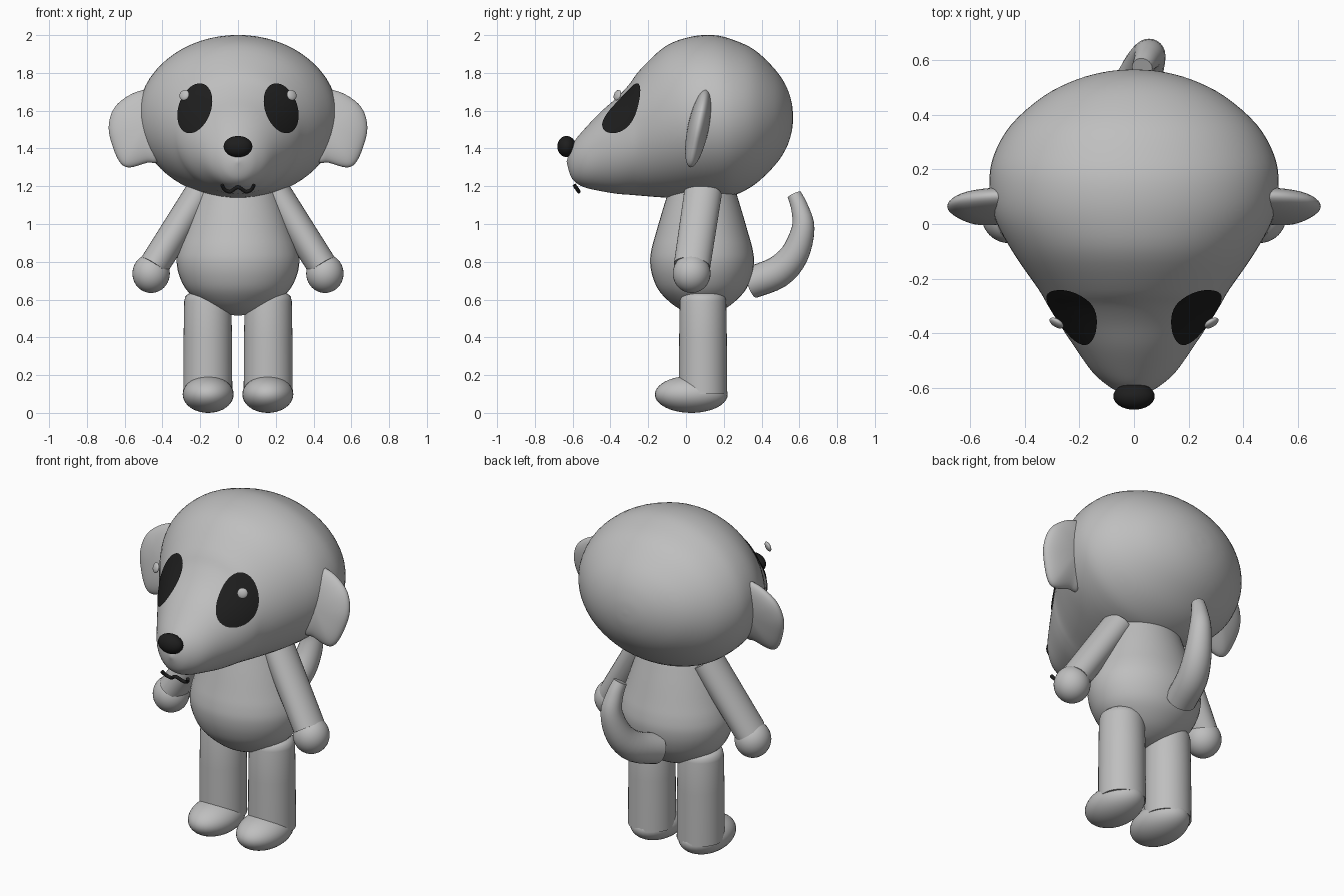
import bpy, bmesh
from math import sin, cos, pi, radians, sqrt
from mathutils import Vector
from mathutils.bvhtree import BVHTree

cube = bpy.data.objects.get("Cube")
if cube:
    bpy.data.objects.remove(cube, do_unlink=True)


def material(name, value):
    m = bpy.data.materials.new(name)
    m.use_nodes = True
    colour = (value, value, value, 1)
    m.diffuse_color = colour
    bsdf = m.node_tree.nodes["Principled BSDF"]
    bsdf.inputs["Base Color"].default_value = colour
    bsdf.inputs["Roughness"].default_value = 0.7
    return m


GREY = material("soft grey", 0.52)
BLACK = material("black", 0.013)


def smooth(rows, steps=4):
    """Catmull-Rom interpolation through rows of any length."""
    out = []
    for i in range(len(rows) - 1):
        a, b, c, d = (rows[max(0, min(len(rows) - 1, i + k))] for k in (-1, 0, 1, 2))
        for s in range(steps):
            t = s / steps
            out.append([q + t / 2 * (r - p + t * (2*p - 5*q + 4*r - w + t * (3*(q - r) + w - p)))
                        for p, q, r, w in zip(a, b, c, d)])
    return out + [list(rows[-1])]


def loft(name, rings, mat, caps=True):
    """Skin a stack of closed rings into a smooth-shaded object."""
    bm = bmesh.new()
    loops = [[bm.verts.new(p) for p in ring] for ring in rings]
    n = len(loops[0])
    for lo, hi in zip(loops, loops[1:]):
        for i in range(n):
            j = (i + 1) % n
            bm.faces.new((lo[i], lo[j], hi[j], hi[i]))
    if caps:
        bm.faces.new(loops[0])
        bm.faces.new(loops[-1])
    bmesh.ops.remove_doubles(bm, verts=bm.verts, dist=1e-5)
    bmesh.ops.recalc_face_normals(bm, faces=bm.faces)
    me = bpy.data.meshes.new(name)
    bm.to_mesh(me)
    bm.free()
    me.shade_smooth()
    me.set_sharp_from_angle(angle=radians(50))
    me.materials.append(mat)
    ob = bpy.data.objects.new(name, me)
    bpy.context.collection.objects.link(ob)
    return ob


def circle(n):
    return [(cos(2 * pi * i / n), sin(2 * pi * i / n)) for i in range(n)]


def lathe(name, centre, rx, ry, profile, mat=GREY):
    """Upright oval solid from (height, relative radius) rows."""
    x, y = centre
    loft(name, [[(x + rx*r*c, y + ry*r*s, z) for c, s in circle(40)] for z, r in profile], mat)


def tube(name, rows, mat, ref, ratio=1, n=24):
    """Tube along (x, y, z, radius) rows; ratio flattens it across ref."""
    rings = []
    for i, row in enumerate(rows):
        ahead, behind = rows[min(i + 1, len(rows) - 1)], rows[max(i - 1, 0)]
        t = (Vector(ahead[:3]) - Vector(behind[:3])).normalized()
        u = (ref - t * ref.dot(t)).normalized()
        v = t.cross(u) * ratio
        rings.append([Vector(row[:3]) + row[3] * (c * u + s * v) for c, s in circle(n)])
    loft(name, rings, mat)


def ball(name, centre, radii, mat, normal=None):
    """Ellipsoid, its local z optionally turned towards normal."""
    rings = []
    turn = Vector(normal).to_track_quat('Z', 'Y') if normal else None
    for k in range(21):
        a = pi * k / 20
        ring = [Vector((radii[0]*sin(a)*c, radii[1]*sin(a)*s, -radii[2]*cos(a))) for c, s in circle(32)]
        rings.append([Vector(centre) + (turn @ p if turn else p) for p in ring])
    loft(name, rings, mat, caps=False)


# Head with long muzzle: (y, half width, top, bottom)
sections = smooth([
    (-.632, 0, 1.33, 1.33), (-.615, .055, 1.39, 1.265), (-.59, .1, 1.44, 1.225),
    (-.54, .155, 1.5, 1.195), (-.455, .215, 1.59, 1.175), (-.365, .275, 1.67, 1.16),
    (-.3, .315, 1.74, 1.155), (-.24, .35, 1.82, 1.15), (-.11, .44, 1.94, 1.14),
    (.02, .51, 1.99, 1.137), (.145, .53, 2, 1.135), (.25, .515, 1.975, 1.15),
    (.365, .45, 1.92, 1.21), (.47, .33, 1.82, 1.31), (.53, .21, 1.73, 1.4),
    (.56, .095, 1.64, 1.49), (.567, 0, 1.565, 1.565)])
head = loft("head", [[(w * c, y, (top + low) / 2 + s * (top - low) / 2) for c, s in circle(64)]
                     for y, w, top, low in sections], GREY, caps=False)
surface = BVHTree.FromPolygons([v.co for v in head.data.vertices],
                               [p.vertices for p in head.data.polygons])

# Nose and mouth
ball("nose", (0, -.632, 1.41), (.076, .049, .056), BLACK)
lip = [(-.085, 1.207), (-.07, 1.182), (-.04, 1.172), (0, 1.195), (.04, 1.172), (.07, 1.182), (.085, 1.207)]
tube("mouth", smooth([(x, -.58 + .7 * (1.19 - z), z, .01) for x, z in lip]), BLACK, Vector((0, 1, 0)), n=10)

# Egg-shaped torso
lathe("torso", (0, .085), .325, .275, smooth([
    (.515, 0), (.525, .22), (.565, .52), (.64, .81), (.72, .95), (.8, 1), (.87, .97),
    (.95, .89), (1.1, .73), (1.2, .6), (1.24, .4), (1.25, 0)]))

# Curled tail
tube("tail", smooth([(-.04, .345, .69, .085), (0, .485, .745, .085), (.035, .575, .84, .075),
                     (.055, .62, .98, .06), (.045, .602, 1.085, .046), (.03, .573, 1.155, .038)]),
     GREY, Vector((1, 0, 0)))

# Ear outline in x and z, from inner top round to inner bottom
outline = smooth([(.42, 1.7), (.48, 1.712), (.57, 1.685), (.655, 1.615), (.685, 1.51), (.66, 1.4),
                  (.62, 1.32), (.57, 1.3), (.48, 1.325), (.42, 1.34), (.4, 1.52), (.42, 1.7)])[:-1]

for side, label in ((1, "left"), (-1, "right")):
    # Ear: lens-shaped flap leaning back at the top
    rings = []
    for k in range(25):
        a = pi * k / 24
        rings.append([(side * (.5 + (x - .5) * sin(a)),
                       .065 + .19 * (z - 1.51) * sin(a) - .057 * cos(a),
                       1.51 + (z - 1.51) * sin(a)) for x, z in outline])
    loft(label + "_ear", rings, GREY, caps=False)

    # Eye patch: tilted oval draped over the face
    rings = []
    for k in range(11):
        ring = []
        for c, s in circle(40):
            u, v = .085 * c * k / 10, .135 * s * k / 10
            x = side * (.225 + u * cos(.32) - v * sin(.32))
            z = 1.61 + u * sin(.32) + v * cos(.32)
            hit, normal, _, _ = surface.ray_cast(Vector((x, -2, z)), Vector((0, 1, 0)))
            ring.append(hit + normal * .007)
        rings.append(ring)
    loft(label + "_eye_patch", rings, BLACK, caps=False)
    patch = bpy.data.objects[label + "_eye_patch"].data
    if sum(p.normal.y * p.area for p in patch.polygons) > 0:
        patch.flip_normals()
    ball(label + "_eye_glint", (side * .284, -.363, 1.682), (.029, .029, .013), GREY,
         (side * .5, -.8, .3))

    # Arm and hand
    tube(label + "_arm", [(side * .2, .09, 1.165, .1), (side * .445, .032, .78, .097)],
         GREY, Vector((0, 1, 0)), .82, 32)
    ball(label + "_hand", (side * .46, .03, .738), (.099, .1, .103), GREY)

    # Leg and foot
    lathe(label + "_leg", (side * .16, .09), .13, .128,
          [(.1, 1), (.4, .985), (.59, .96), (.615, .92), (.63, .8), (.637, .6), (.638, 0)])
    ball(label + "_foot", (side * .158, .028, .098), (.135, .193, .098), GREY)
